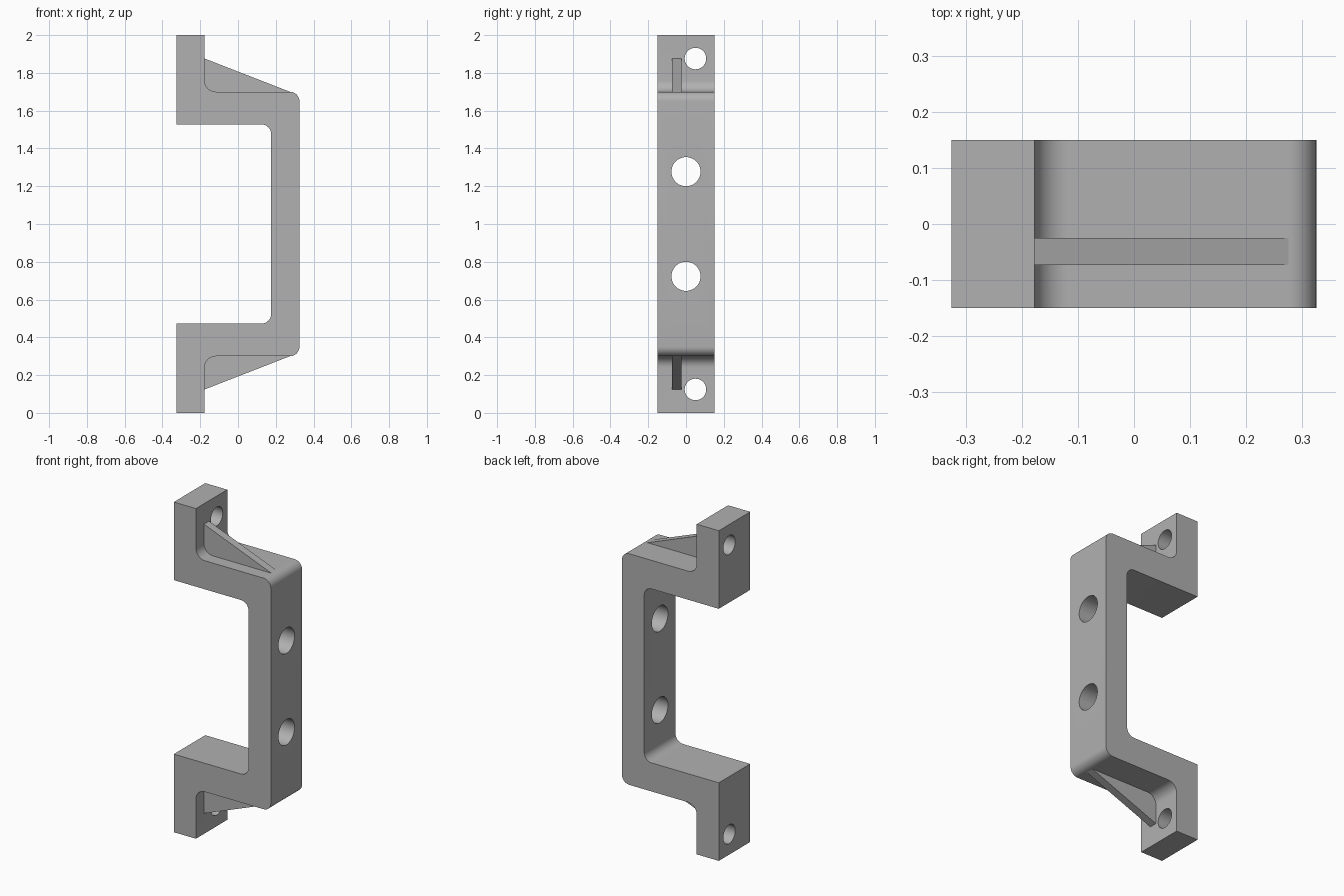
import bpy
import bmesh
from math import sin, cos, pi, radians
from mathutils import Vector, Matrix

if "Cube" in bpy.data.objects:
    bpy.data.objects.remove(bpy.data.objects["Cube"], do_unlink=True)

grey = bpy.data.materials.new("plain grey")
grey.use_nodes = True
grey.diffuse_color = (0.44, 0.44, 0.44, 1)
grey.node_tree.nodes["Principled BSDF"].inputs["Base Color"].default_value = (0.44, 0.44, 0.44, 1)


def make_object(name, bm):
    bmesh.ops.recalc_face_normals(bm, faces=bm.faces)
    mesh = bpy.data.meshes.new(name)
    bm.to_mesh(mesh)
    bm.free()
    mesh.materials.append(grey)
    obj = bpy.data.objects.new(name, mesh)
    bpy.context.collection.objects.link(obj)
    return obj


def round_profile(corners, steps=10):
    """Replace each (x, z, radius) right-angle corner by an arc."""
    points = []
    for i, (x, z, r) in enumerate(corners):
        here = Vector((x, z))
        if r == 0:
            points.append(here)
            continue
        before = Vector(corners[i - 1][:2])
        after = Vector(corners[(i + 1) % len(corners)][:2])
        a = (before - here).normalized() * r
        b = (after - here).normalized() * r
        for k in range(steps + 1):
            t = k / steps * pi / 2
            points.append(here + a * (1 - sin(t)) + b * (1 - cos(t)))
    return points


def extrude_profile(name, points, y0, y1):
    bm = bmesh.new()
    face = bm.faces.new([bm.verts.new((p[0], y0, p[1])) for p in points])
    new = bmesh.ops.extrude_face_region(bm, geom=[face])["geom"]
    verts = [v for v in new if isinstance(v, bmesh.types.BMVert)]
    bmesh.ops.translate(bm, verts=verts, vec=(0, y1 - y0, 0))
    return make_object(name, bm)


def drill(obj, x, y, z, radius):
    """Cut a round hole along x."""
    bm = bmesh.new()
    bmesh.ops.create_cone(bm, cap_ends=True, segments=48, radius1=radius, radius2=radius,
                          depth=0.4, matrix=Matrix.Translation((x, y, z)) @ Matrix.Rotation(pi / 2, 4, "Y"))
    cutter = make_object("hole_cutter", bm)
    cutter.hide_render = True
    mod = obj.modifiers.new("hole", "BOOLEAN")
    mod.operation = "DIFFERENCE"
    mod.solver = "EXACT"
    mod.object = cutter
    bpy.context.view_layer.objects.active = obj
    bpy.ops.object.modifier_apply(modifier=mod.name)
    bpy.data.objects.remove(cutter, do_unlink=True)


# Bracket body: upper half of the outline, mirrored about mid height
back, foot, inner, outer = -0.325, -0.177, 0.175, 0.325
upper = [(inner, 1.527, 0.05), (back, 1.527, 0), (back, 2, 0),
         (foot, 2, 0), (foot, 1.7, 0.06), (outer, 1.7, 0.05)]
lower = [(x, 2 - z, r) for x, z, r in reversed(upper)]
body = extrude_profile("bracket_body", round_profile(upper + lower), -0.15, 0.15)

# Grip holes and foot screw holes
for z in (1.277, 0.723):
    drill(body, 0.25, 0, z, 0.077)
for z in (1.876, 0.124):
    drill(body, -0.25, 0.05, z, 0.057)

bpy.ops.object.select_all(action="DESELECT")
body.select_set(True)
bpy.context.view_layer.objects.active = body
bpy.ops.object.shade_smooth_by_angle(angle=radians(30))

# Triangular stiffening ribs on the outer shoulders
rib = [(foot - 0.02, 1.876), (foot, 1.876), (0.275, 1.7), (0.26, 1.68), (foot - 0.02, 1.68)]
extrude_profile("upper_rib", rib, -0.073, -0.025)
extrude_profile("lower_rib", [(x, 2 - z) for x, z in rib], -0.073, -0.025)
